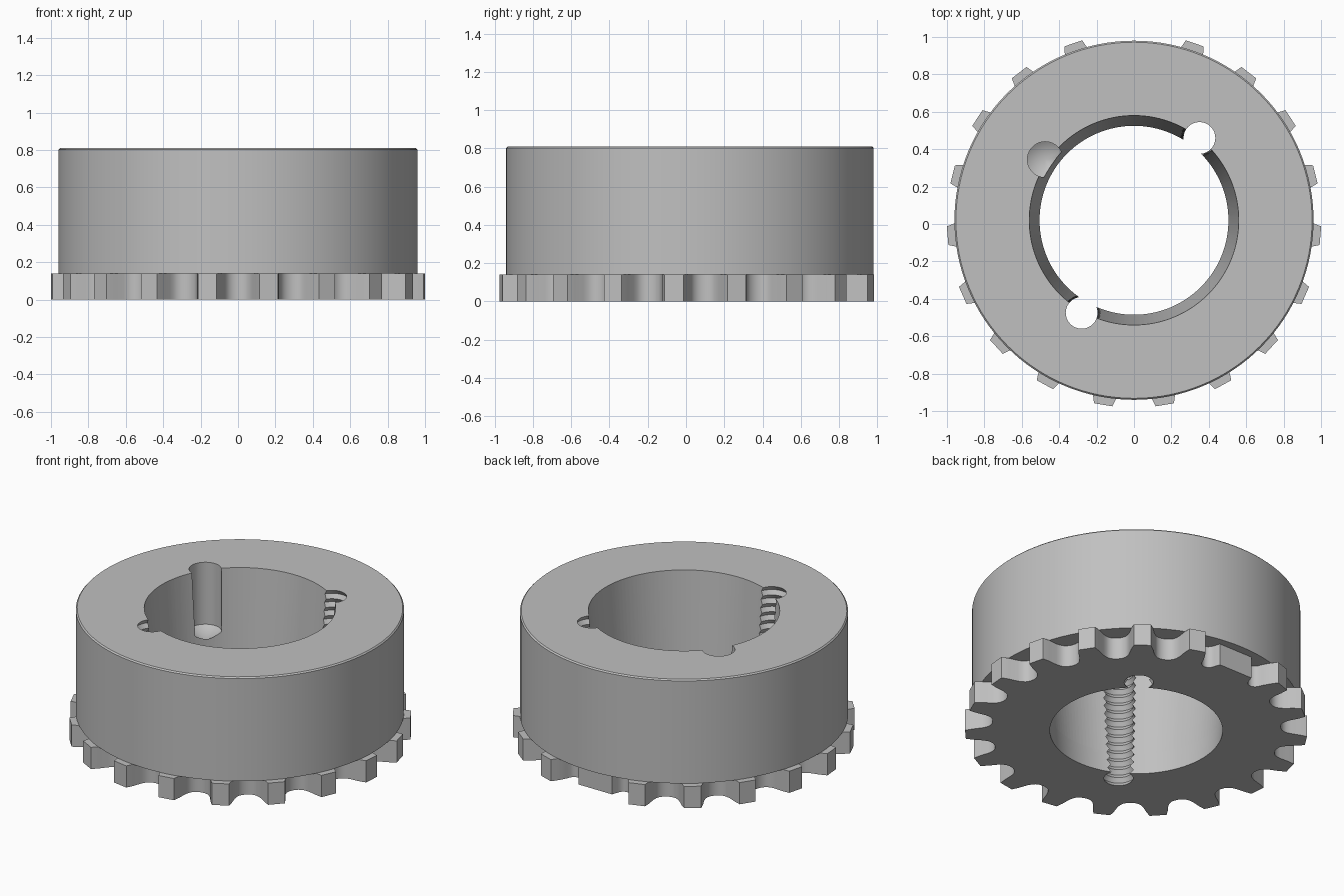
import bpy, bmesh, math
from mathutils import Vector

cube = bpy.data.objects.get("Cube")
if cube:
    bpy.data.objects.remove(cube, do_unlink=True)

CY = 0.02          # shaft axis offset in y
HEIGHT = 0.81
PLATE = 0.14
TEETH = 19

steel = bpy.data.materials.new("grey steel")
steel.use_nodes = True
steel.diffuse_color = (0.53, 0.53, 0.53, 1)
steel.node_tree.nodes["Principled BSDF"].inputs["Base Color"].default_value = (0.53, 0.53, 0.53, 1)


def make_object(name, bm, location):
    bmesh.ops.recalc_face_normals(bm, faces=bm.faces)
    mesh = bpy.data.meshes.new(name)
    bm.to_mesh(mesh)
    bm.free()
    mesh.materials.append(steel)
    obj = bpy.data.objects.new(name, mesh)
    obj.location = location
    bpy.context.collection.objects.link(obj)
    return obj


def lathe(name, profile, x=0, y=CY, steps=128):
    """Solid of revolution; the (radius, z) profile starts and ends on the axis."""
    bm = bmesh.new()
    verts = [bm.verts.new((r, 0, z)) for r, z in profile]
    edges = [bm.edges.new(pair) for pair in zip(verts, verts[1:])]
    bmesh.ops.spin(bm, geom=verts + edges, axis=(0, 0, 1), cent=(0, 0, 0),
                   angle=math.tau, steps=steps, use_merge=True)
    bmesh.ops.remove_doubles(bm, verts=bm.verts, dist=1e-5)
    return make_object(name, bm, (x, y, 0))


def sprocket_outline():
    """Teeth with round pockets between them; the rear tooth is cut short."""
    points = []
    pitch = math.tau / TEETH
    for i in range(TEETH):
        angle = math.pi / 2 + i * pitch
        if i == 0:
            tooth = [(0.905, -0.12), (0.905, 0.12)]
        else:
            tooth = [(0.90, -0.073), (0.955, -0.063), (1.0, -0.05),
                     (1.0, 0.05), (0.955, 0.063), (0.90, 0.073)]
        radial = Vector((math.cos(angle), math.sin(angle)))
        tangent = Vector((-radial.y, radial.x))
        points += [radial * r + tangent * t for r, t in tooth]
        # pocket floor
        mid = angle + pitch / 2
        radial = Vector((math.cos(mid), math.sin(mid)))
        tangent = Vector((-radial.y, radial.x))
        width = 0.045 if i in (0, TEETH - 1) else 0.068
        shift = {0: 0.03, TEETH - 1: -0.03}.get(i, 0)
        for k in range(1, 8):
            a = math.pi * k / 8
            points.append(radial * (0.895 - 0.05 * math.sin(a))
                          + tangent * (shift - width * math.cos(a)))
    return points


# Toothed plate at the base
bm = bmesh.new()
base = bm.faces.new([bm.verts.new((p.x, p.y, 0)) for p in sprocket_outline()])
top = bmesh.ops.extrude_face_region(bm, geom=[base])["geom"]
bmesh.ops.translate(bm, verts=[v for v in top if isinstance(v, bmesh.types.BMVert)],
                    vec=(0, 0, PLATE))
plate = make_object("toothed_plate", bm, (0, CY, 0))

# Cylindrical hub with a softened top rim
hub = lathe("hub", [(0, PLATE), (0.96, PLATE), (0.96, HEIGHT - 0.008),
                    (0.952, HEIGHT), (0, HEIGHT)])

# Tapered bore
slope = (0.56 - 0.505) / HEIGHT
bore = lathe("bore_cutter", [(0, -0.1), (0.505 - 0.1 * slope, -0.1),
                             (0.56 + 0.1 * slope, HEIGHT + 0.1), (0, HEIGHT + 0.1)])

# Two threaded holes and one blind drilled hole on the bore edge
PITCH = 0.054
thread = [(0, -PITCH)]
for n in range(-1, 17):
    thread += [(0.085, n * PITCH), (0.102, (n + 0.5) * PITCH)]
thread += [(0.085, 17 * PITCH), (0, 17 * PITCH)]
cutters = [bore]
for x, y in ((0.35, 0.46), (-0.28, -0.475)):
    cutters.append(lathe("thread_cutter", thread, x, y, 32))
cutters.append(lathe("drill_cutter", [(0, 0.35), (0.095, 0.41), (0.095, 0.95), (0, 0.95)],
                     -0.475, 0.345, 40))

for part in (plate, hub):
    bpy.ops.object.select_all(action='DESELECT')
    part.select_set(True)
    bpy.context.view_layer.objects.active = part
    for cutter in cutters:
        mod = part.modifiers.new("cut", 'BOOLEAN')
        mod.operation = 'DIFFERENCE'
        mod.solver = 'EXACT'
        mod.object = cutter
        bpy.ops.object.modifier_apply(modifier=mod.name)
    bpy.ops.object.shade_smooth_by_angle(angle=math.radians(30))

for cutter in cutters:
    bpy.data.objects.remove(cutter, do_unlink=True)
